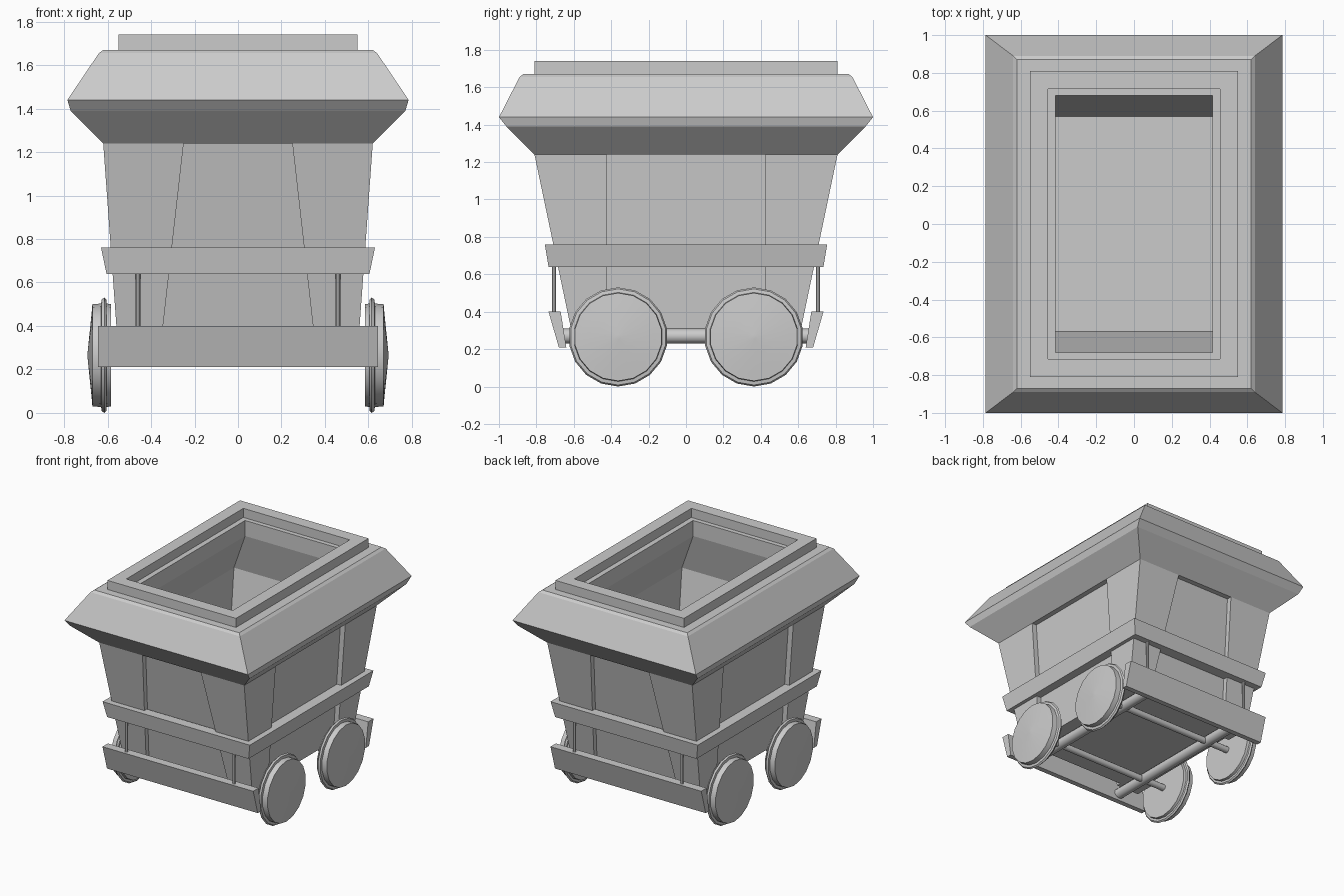
import bpy, bmesh
from math import cos, sin, pi
from mathutils import Vector

if "Cube" in bpy.data.objects:
    bpy.data.objects.remove(bpy.data.objects["Cube"])


def finish(name, bm, smooth=None):
    bmesh.ops.recalc_face_normals(bm, faces=bm.faces)
    me = bpy.data.meshes.new(name)
    bm.to_mesh(me)
    bm.free()
    ob = bpy.data.objects.new(name, me)
    bpy.context.collection.objects.link(ob)
    if smooth:
        bpy.ops.object.select_all(action='DESELECT')
        bpy.context.view_layer.objects.active = ob
        ob.select_set(True)
        bpy.ops.object.shade_smooth_by_angle(angle=smooth)
    return ob


def loft(name, loops, closed=False, smooth=None):
    """Skin a list of equal-length point loops; cap the ends or join them up."""
    bm = bmesh.new()
    rings = [[bm.verts.new(p) for p in loop] for loop in loops]
    n = len(rings[0])
    pairs = list(zip(rings, rings[1:]))
    if closed:
        pairs.append((rings[-1], rings[0]))
    else:
        bm.faces.new(rings[0])
        bm.faces.new(rings[-1])
    for a, b in pairs:
        for i in range(n):
            j = (i + 1) % n
            bm.faces.new((a[i], a[j], b[j], b[i]))
    return finish(name, bm, smooth)


def rect(x, y, z):
    return [(-x, -y, z), (x, -y, z), (x, y, z), (-x, y, z)]


def rod(name, p, q, r, sides=12):
    p, q = Vector(p), Vector(q)
    rot = (q - p).to_track_quat('Z', 'Y')
    ring = [rot @ Vector((r * cos(2 * pi * i / sides), r * sin(2 * pi * i / sides), 0))
            for i in range(sides)]
    return loft(name, [[p + v for v in ring], [q + v for v in ring]], smooth=0.7)


# Hollow hopper tub, open at the top
loft("hopper_tub", [rect(.515, .58, .31), rect(.58, .77, 1.24),
                    rect(.56, .75, 1.24), rect(.495, .57, .35)])

# Flared rim around the mouth
rim = [(.56, .75, 1.24), (.62, .81, 1.24), (.77, .96, 1.39), (.785, 1, 1.44),
       (.64, .89, 1.655), (.62, .87, 1.67), (.415, .68, 1.67), (.415, .68, 1.55)]
loft("hopper_rim", [rect(*p) for p in rim], closed=True)

# Raised frame on top of the rim
frame = [(.55, .81, 1.66), (.55, .81, 1.74), (.455, .715, 1.74), (.455, .715, 1.66)]
loft("top_frame", [rect(*p) for p in frame], closed=True)

# Belt around the body
belt = [(.605, .735, .64), (.63, .755, .76), (.55, .68, .76), (.53, .65, .64)]
loft("body_belt", [rect(*p) for p in belt], closed=True)


# Raised L-shaped corner plates
def corner(sx, sy, x, y, a, b, z, t=.045):
    pts = [(a, y), (x, y), (x, b), (x - t, b), (x - t, y - t), (a, y - t)]
    return [(sx * u, sy * v, z) for u, v in pts]


for sx in (-1, 1):
    for sy in (-1, 1):
        loft("corner_plate", [corner(sx, sy, .553, .615, .355, .425, .31),
                              corner(sx, sy, .62, .81, .25, .425, 1.24)])

# Slanted end bumpers with their hanger struts
for s in (-1, 1):
    section = [(.64, .21), (.68, .21), (.735, .4), (.67, .4)]
    loft("end_bumper", [[(x, s * y, z) for y, z in section] for x in (-.645, .645)])
    for x in (-.46, .46):
        rod("bumper_strut", (x, s * .705, .38), (x, s * .705, .66), .011, 8)

# Chassis rails and axles
for s in (-1, 1):
    rod("chassis_rail", (s * .4, -.66, .27), (s * .4, .66, .27), .04)
    rod("axle", (-.61, s * .363, .265), (.61, s * .363, .265), .025)

# Flanged wheels, turned from a half profile of (x, radius)
profile = [(.585, .235), (.605, .238), (.605, .255), (.615, .265), (.627, .257),
           (.63, .238), (.67, .235), (.673, .2), (.692, .012)]
SIDES = 18
for sx in (-1, 1):
    for y in (-.363, .363):
        loft("wheel", [[(sx * x, y + r * sin(2 * pi * i / SIDES),
                         .265 - r * cos(2 * pi * i / SIDES)) for i in range(SIDES)]
                       for x, r in profile], smooth=0.5)
